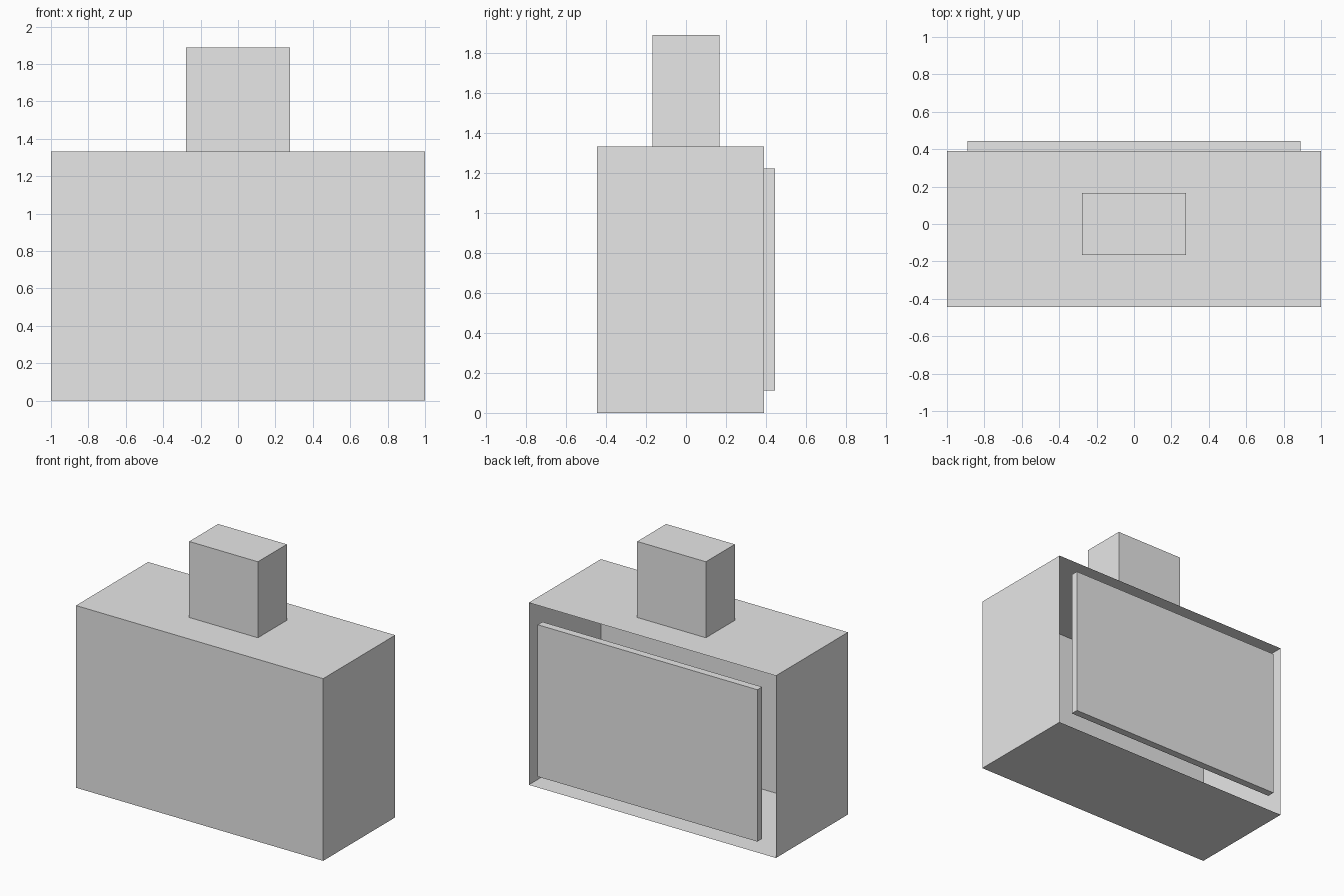
import bpy
import bmesh
from mathutils import Matrix, Vector

default_cube = bpy.data.objects.get("Cube")
if default_cube:
    bpy.data.objects.remove(default_cube, do_unlink=True)

# One plain colour for every part
grey = bpy.data.materials.new("plain_grey")
grey.use_nodes = True
colour = (0.8, 0.8, 0.8, 1.0)
grey.diffuse_color = colour
grey.node_tree.nodes["Principled BSDF"].inputs["Base Color"].default_value = colour


def add_box(name, low, high, open_back=False):
    """Flat-shaded box between two corners, optionally without its +y face."""
    low, high = Vector(low), Vector(high)
    place = Matrix.Translation((low + high) / 2) @ Matrix.Diagonal((*(high - low), 1))
    bm = bmesh.new()
    bmesh.ops.create_cube(bm, size=1, matrix=place)
    bm.normal_update()
    if open_back:
        back = [f for f in bm.faces if f.normal.y > 0.9]
        bmesh.ops.delete(bm, geom=back, context="FACES_ONLY")
    mesh = bpy.data.meshes.new(name)
    bm.to_mesh(mesh)
    bm.free()
    mesh.materials.append(grey)
    obj = bpy.data.objects.new(name, mesh)
    bpy.context.collection.objects.link(obj)
    return obj


# Hollow casing, open at the back
add_box("casing", (-1, -0.444, 0), (1, 0.389, 1.333), open_back=True)

# Block standing on the casing
add_box("top_block", (-0.278, -0.167, 1.333), (0.278, 0.167, 1.889))

# Panel in front of the open back
add_box("back_panel", (-0.889, 0.389, 0.111), (0.889, 0.444, 1.222))
